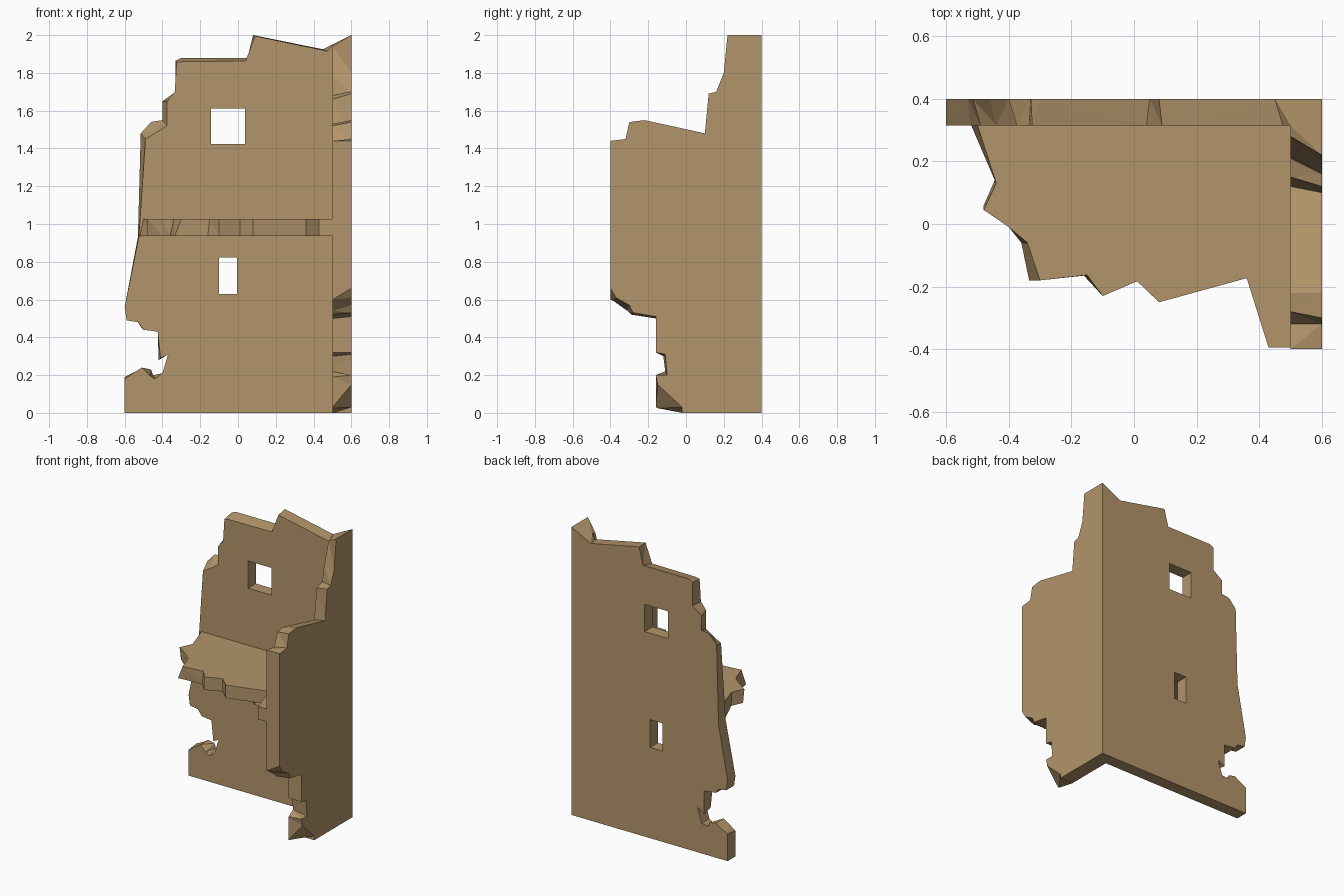
import bpy, bmesh

if "Cube" in bpy.data.objects:
    bpy.data.objects.remove(bpy.data.objects["Cube"])

stone = bpy.data.materials.new("sandstone")
stone.diffuse_color = (0.45, 0.30, 0.145, 1)
stone.use_nodes = True
stone.node_tree.nodes["Principled BSDF"].inputs["Base Color"].default_value = stone.diffuse_color


def loft(name, a, b, place):
    """Join two outlines with the same point count into a closed solid.
    place(u, v, side) maps outline points to 3D; side is 0 or 1."""
    bm = bmesh.new()
    va = [bm.verts.new(place(u, v, 0)) for u, v in a]
    vb = [bm.verts.new(place(u, v, 1)) for u, v in b]
    bm.faces.new(va)
    bm.faces.new(vb[::-1])
    sides = []
    for i in range(len(va)):
        j = (i + 1) % len(va)
        sides.append(bm.faces.new((va[i], vb[i], vb[j], va[j])))
    bmesh.ops.triangulate(bm, faces=sides)
    bmesh.ops.recalc_face_normals(bm, faces=bm.faces)
    me = bpy.data.meshes.new(name)
    bm.to_mesh(me)
    bm.free()
    ob = bpy.data.objects.new(name, me)
    me.materials.append(stone)
    bpy.context.collection.objects.link(ob)
    return ob


def shifted(outline, changes):
    """Copy an outline, moving the numbered points: gives chipped edges."""
    return [changes.get(i, p) for i, p in enumerate(outline)]


# Back wall: outer outline in x, z, and the chipped inner outline
back_outer = [(.6, 0), (-.6, 0), (-.6, .19), (-.54, .22), (-.51, .24),
              (-.46, .23), (-.45, .2), (-.4, .21), (-.37, .31), (-.42, .28),
              (-.42, .44), (-.51, .45), (-.53, .48), (-.59, .49), (-.6, .56),
              (-.53, .93), (-.515, 1.48), (-.46, 1.54), (-.4, 1.55),
              (-.4, 1.65), (-.33, 1.7), (-.33, 1.865), (-.3, 1.88),
              (.05, 1.88), (.08, 2), (.45, 1.925), (.6, 2)]
back_inner = shifted(back_outer, {
    0: (.5, 0), 2: (-.6, .18), 5: (-.47, .2), 6: (-.44, .18),
    9: (-.41, .29), 10: (-.425, .43), 11: (-.5, .44), 15: (-.525, .93),
    16: (-.49, 1.45), 17: (-.44, 1.48), 18: (-.375, 1.52),
    19: (-.375, 1.65), 20: (-.335, 1.7), 21: (-.325, 1.855),
    22: (-.29, 1.86), 23: (.04, 1.863), 24: (.09, 1.995),
    25: (.475, 1.915), 26: (.5, 1.95)})
back = loft("back_wall", back_inner, back_outer,
            lambda u, v, s: (u, .4 if s else .315, v))

# Side wall: outlines in y, z, mitred against the back wall
side_outer = [(.4, 0), (-.02, 0), (-.02, .03), (-.15, .15), (-.16, .2),
              (-.1, .2), (-.11, .31), (-.16, .32), (-.16, .51),
              (-.28, .53), (-.3, .57), (-.37, .61), (-.4, .66),
              (-.4, 1.44), (-.32, 1.45), (-.3, 1.54), (-.22, 1.55),
              (.1, 1.48), (.12, 1.69), (.16, 1.7), (.2, 1.8),
              (.22, 2), (.4, 2)]
side_inner = shifted(side_outer, {
    0: (.315, 0), 1: (-.02, 0), 2: (-.15, .025), 3: (-.16, .03),
    4: (-.16, .19), 5: (-.11, .22), 6: (-.12, .3), 8: (-.16, .5),
    9: (-.29, .52), 10: (-.31, .54), 11: (-.38, .59), 12: (-.4, .6),
    14: (-.32, 1.43), 15: (-.28, 1.52), 16: (-.22, 1.53),
    17: (.12, 1.45), 18: (.15, 1.66), 19: (.21, 1.68), 20: (.23, 1.78),
    21: (.28, 1.94), 22: (.315, 1.95)})
loft("side_wall", side_inner, side_outer,
     lambda u, v, s: (.6 if s else .5, u, v))

# Broken upper floor: top and bottom outlines in x, y
floor_top = [(.5, .315), (-.5, .315), (-.44, .13), (-.48, .045), (-.4, -.01),
             (-.34, -.06), (-.3, -.18), (-.15, -.163), (-.1, -.23),
             (.01, -.183), (.08, -.25), (.36, -.173), (.43, -.395), (.5, -.395)]
floor_bottom = shifted(floor_top, {
    1: (-.52, .315), 2: (-.445, .14), 3: (-.48, .06), 5: (-.36, -.06),
    6: (-.335, -.18), 7: (-.16, -.165)})
loft("upper_floor", floor_top, floor_bottom,
     lambda u, v, s: (u, v, .937 if s else 1.027))

# Window openings
for name, x0, x1, z0, z1 in (("upper_window", -.143, .037, 1.423, 1.612),
                             ("lower_window", -.1, -.005, .63, .823)):
    rect = [(x0, z0), (x1, z0), (x1, z1), (x0, z1)]
    cutter = loft(name + "_cutter", rect, rect,
                  lambda u, v, s: (u, .5 if s else .2, v))
    cutter.hide_render = True
    cutter.hide_set(True)
    mod = back.modifiers.new(name, 'BOOLEAN')
    mod.operation = 'DIFFERENCE'
    mod.solver = 'EXACT'
    mod.object = cutter
